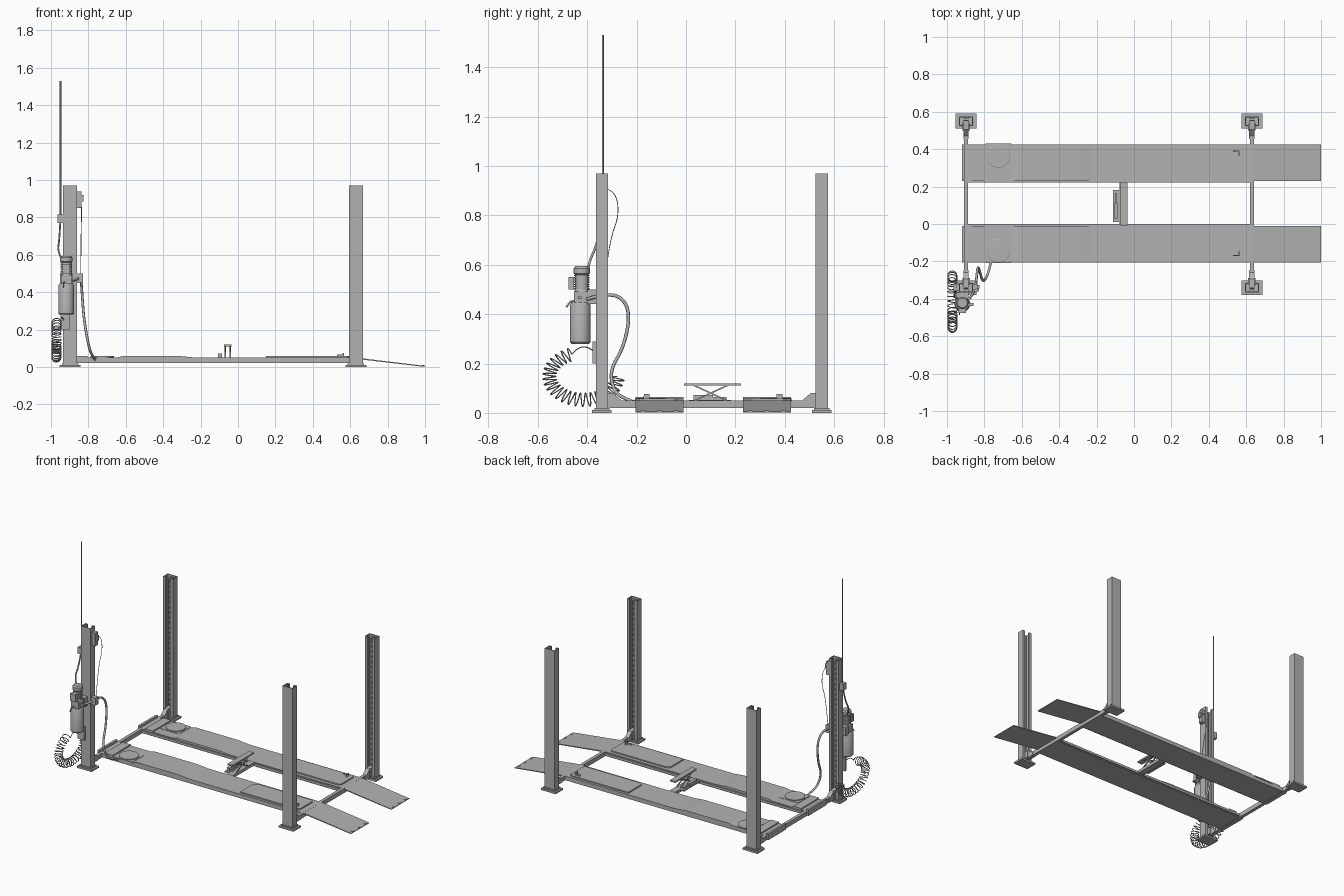
import bpy, bmesh, math
from mathutils import Vector

cube = bpy.data.objects.get("Cube")
if cube:
    bpy.data.objects.remove(cube, do_unlink=True)

grey = bpy.data.materials.new("steel_grey")
grey.use_nodes = True
GREY = (0.45, 0.45, 0.45, 1)
grey.diffuse_color = GREY
grey.node_tree.nodes["Principled BSDF"].inputs["Base Color"].default_value = GREY


def finish(name, bm, smooth=False):
    bmesh.ops.recalc_face_normals(bm, faces=bm.faces)
    mesh = bpy.data.meshes.new(name)
    bm.to_mesh(mesh)
    bm.free()
    mesh.materials.append(grey)
    ob = bpy.data.objects.new(name, mesh)
    bpy.context.collection.objects.link(ob)
    if smooth:
        bpy.ops.object.select_all(action='DESELECT')
        ob.select_set(True)
        bpy.context.view_layer.objects.active = ob
        bpy.ops.object.shade_smooth_by_angle()
    return ob


def add_box(bm, x, y, z):
    verts = bmesh.ops.create_cube(bm, size=1)["verts"]
    for v in verts:
        for i, (a, b) in enumerate((x, y, z)):
            v.co[i] = a if v.co[i] < 0 else b


def boxes(name, *specs):
    bm = bmesh.new()
    for s in specs:
        add_box(bm, *s)
    return finish(name, bm)


def prism(name, pts, axis, lo, hi):
    """Extrude a 2D outline along an axis (0 = x, 1 = y, 2 = z)."""
    bm = bmesh.new()
    def place(p, d):
        c = list(p)
        c.insert(axis, d)
        return bm.verts.new(c)
    a = [place(p, lo) for p in pts]
    b = [place(p, hi) for p in pts]
    bm.faces.new(a)
    bm.faces.new(b[::-1])
    for i in range(len(a)):
        j = (i + 1) % len(a)
        bm.faces.new((a[i], a[j], b[j], b[i]))
    return finish(name, bm)


def lathe(name, x, y, profile, sides=24):
    """Closed turned part around a vertical axis, profile of (radius, z)."""
    bm = bmesh.new()
    rings = [[bm.verts.new((x + r * math.cos(math.tau * k / sides),
                            y + r * math.sin(math.tau * k / sides), z))
              for k in range(sides)] for r, z in profile]
    for r0, r1 in zip(rings, rings[1:]):
        for k in range(sides):
            n = (k + 1) % sides
            bm.faces.new((r0[k], r0[n], r1[n], r1[k]))
    bm.faces.new(rings[0])
    bm.faces.new(rings[-1])
    return finish(name, bm, True)


def tube(name, pts, radius, kind='NURBS', res=2):
    cu = bpy.data.curves.new(name, 'CURVE')
    cu.dimensions = '3D'
    cu.bevel_depth = radius
    cu.bevel_resolution = res
    cu.resolution_u = 6
    cu.use_fill_caps = True
    sp = cu.splines.new(kind)
    sp.points.add(len(pts) - 1)
    for p, co in zip(sp.points, pts):
        p.co = (*co, 1)
    if kind == 'NURBS':
        sp.order_u = 3
        sp.use_endpoint_u = True
    cu.materials.append(grey)
    ob = bpy.data.objects.new(name, cu)
    bpy.context.collection.objects.link(ob)
    return ob


LEFT, RIGHT = 0.63, -0.898

# Posts: lipped channels facing inward, with a slotted safety ladder and foot
for side, px in (("left", LEFT), ("right", RIGHT)):
    for end, py, s in (("front", -0.365, 1), ("back", 0.575, -1)):
        name = f"{end}_{side}"
        W, D, T = 0.037, 0.05, 0.005
        half = [(W, 0), (W, D), (0.017, D), (0.017, D - 0.012), (0.021, D - 0.012),
                (0.021, D - T), (W - T, D - T), (W - T, T)]
        outline = half + [(-a, b) for a, b in reversed(half)]
        prism(name + "_post", [(px + a, py + s * b) for a, b in outline], 2, 0.012, 0.97)

        def yr(a, b):
            return tuple(sorted((py + s * a, py + s * b)))
        rungs = [((px - 0.007, px + 0.007), yr(0.018, 0.023), (0.1 + 0.035 * i, 0.115 + 0.035 * i))
                 for i in range(24)]
        boxes(name + "_ladder",
              ((px - 0.013, px - 0.006), yr(0.018, 0.023), (0.04, 0.95)),
              ((px + 0.006, px + 0.013), yr(0.018, 0.023), (0.04, 0.95)), *rungs)
        boxes(name + "_foot",
              ((px - 0.056, px + 0.056), yr(-0.015, 0.064), (0, 0.012)),
              ((px - 0.044, px + 0.044), yr(-0.006, 0.056), (0.012, 0.02)))
        boxes(name + "_top_tab", ((px - 0.012, px + 0.012), yr(0.005, 0.014), (0.9, 0.96)))
        # Carriage where the crossbeam enters the post
        prism(name + "_carriage",
              [(py + s * a, z) for a, z in ((0.025, 0.02), (0.025, 0.082), (0.07, 0.08),
                                            (0.105, 0.05), (0.12, 0.045), (0.12, 0.02))],
              0, px - 0.014, px + 0.014)
        boxes(name + "_slide_block", ((px - 0.02, px + 0.02), yr(0.052, 0.075), (0.025, 0.07)))
    boxes(side + "_crossbeam", ((px - 0.011, px + 0.011), (-0.32, 0.53), (0.02, 0.05)))

# Runways: deck, ramp, stop, raised plates, turntable
for name, y0, y1, inner in (("front", -0.205, -0.01, 1), ("back", 0.23, 0.425, -1)):
    boxes(name + "_runway", ((-0.92, 0.637), (y0, y1), (0.022, 0.05)))
    prism(name + "_ramp", [(0.637, 0.05), (0.637, 0.043), (0.99, 0.002), (1, 0.002), (1, 0.006)],
          1, y0, y1)
    boxes(name + "_ramp_hooks", *[((0.984, 0.996), (y0 + f - 0.008, y0 + f + 0.008), (0.004, 0.01))
                                  for f in (0.03, 0.0975, 0.165)])
    boxes(name + "_stop", ((-0.92, -0.905), (y0, y1), (0.05, 0.064)),
          ((-0.865, -0.805), (y0, y1), (0.05, 0.058)))
    prism(name + "_raised_deck", [(-0.65, 0.05), (-0.62, 0.058), (-0.3, 0.058), (-0.22, 0.05)],
          1, y0, y1)
    ym, yo = (y0 + y1) / 2, (y0 if inner > 0 else y1)
    tx, ty = -0.725, ym - inner * 0.036
    boxes(name + "_turntable_base", ((tx - 0.07, tx + 0.07), (ty - 0.066, ty + 0.066), (0.045, 0.052)))
    lathe(name + "_turntable", tx, ty, [(0.063, 0.05), (0.063, 0.058), (0.06, 0.06)], 32)
    # Slip plate with clipped inner corners and a small latch
    yi = (y0 if inner < 0 else y1) - inner * 0.022
    ye = yo + inner * 0.016
    prism(name + "_slip_plate",
          [(0.15, ye), (0.585, ye), (0.597, ye + inner * 0.015), (0.597, yi - inner * 0.015),
           (0.585, yi), (0.18, yi), (0.15, yi - inner * 0.015)], 2, 0.05, 0.058)
    boxes(name + "_plate_latch", ((0.53, 0.565), (ye + inner * 0.02 - 0.003, ye + inner * 0.02 + 0.003), (0.055, 0.068)),
          ((0.56, 0.566), (ye + inner * 0.03 - 0.012, ye + inner * 0.03 + 0.012), (0.055, 0.076)))
    ri = (y1 if inner > 0 else y0) + inner * 0.004
    boxes(name + "_jack_rail", ((-0.89, 0.625), (ri - 0.005, ri + 0.005), (0.028, 0.044)))

# Scissor jack carried between the runways
boxes("jack_bridge", ((-0.078, -0.035), (-0.008, 0.228), (0.03, 0.05)))
boxes("jack_top", ((-0.074, -0.036), (-0.008, 0.222), (0.11, 0.12)))
for x in (-0.071, -0.045):
    for ya, yb in ((0.035, 0.165), (0.165, 0.035)):
        prism("jack_scissor_arm", [(ya - 0.007, 0.05), (ya + 0.007, 0.05), (yb + 0.007, 0.11), (yb - 0.007, 0.11)],
              0, x, x + 0.007)
boxes("jack_pump", ((-0.112, -0.078), (0.012, 0.182), (0.045, 0.052)),
      ((-0.106, -0.085), (0.03, 0.11), (0.052, 0.072)), ((-0.1, -0.09), (0.11, 0.165), (0.052, 0.064)))

# Power unit: tank, valve block, finned motor
ux, uy = -0.918, -0.428
lathe("oil_tank", ux, uy, [(0.036, 0.28), (0.042, 0.287), (0.042, 0.435), (0.036, 0.447)])
boxes("valve_block", ((ux - 0.028, ux + 0.028), (uy - 0.025, uy + 0.03), (0.447, 0.492)),
      ((ux - 0.034, ux + 0.034), (uy + 0.03, -0.365), (0.44, 0.5)),
      ((ux + 0.028, ux + 0.06), (uy - 0.01, uy + 0.005), (0.462, 0.472)))
fins = [(0.03, 0.492)]
for i in range(7):
    z = 0.5 + i * 0.009
    fins += [(0.027, z), (0.031, z), (0.031, z + 0.005), (0.027, z + 0.005)]
lathe("motor", ux, uy + 0.006, fins + [(0.033, 0.565), (0.033, 0.585), (0.026, 0.595)])
boxes("motor_terminal_box", ((ux - 0.02, ux + 0.02), (uy - 0.048, uy - 0.025), (0.5, 0.55)))
tube("pump_handle", [(ux - 0.01, uy - 0.02, 0.455), (ux - 0.015, uy - 0.04, 0.45), (ux - 0.015, uy - 0.057, 0.428)], 0.004, 'POLY')

# Control fittings on the service post
boxes("switch_box", ((-0.964, -0.934), (-0.357, -0.322), (0.77, 0.815)))
boxes("side_box", ((-0.862, -0.828), (-0.36, -0.325), (0.45, 0.5)))
boxes("air_valve", ((-0.862, -0.836), (-0.35, -0.32), (0.85, 0.94)),
      ((-0.84, -0.826), (-0.345, -0.325), (0.885, 0.92)))
boxes("lower_clamp", ((-0.95, -0.9), (-0.378, -0.364), (0.2, 0.29)))
tube("mast", [(-0.949, -0.337, 0.78), (-0.949, -0.337, 1.53)], 0.0042, 'POLY')

# Hoses and cables
tube("main_hose", [(-0.88, -0.4, 0.46), (-0.85, -0.36, 0.475), (-0.84, -0.27, 0.48), (-0.835, -0.225, 0.41),
                   (-0.825, -0.25, 0.27), (-0.81, -0.31, 0.17), (-0.79, -0.29, 0.08),
                   (-0.77, -0.23, 0.05), (-0.765, -0.2, 0.04)], 0.007)
tube("motor_cable", [(-0.94, -0.4, 0.57), (-0.965, -0.39, 0.62), (-0.955, -0.36, 0.68), (-0.95, -0.34, 0.78)], 0.005)
tube("air_line", [(-0.84, -0.33, 0.91), (-0.838, -0.285, 0.9), (-0.836, -0.27, 0.8), (-0.84, -0.31, 0.7),
                  (-0.84, -0.335, 0.5)], 0.0018, res=1)

# Coiled hose: a helix wound around a hanging loop
coil = []
TURNS, STEPS = 24, 14
for i in range(TURNS * STEPS + 1):
    t = i / (TURNS * STEPS)
    a = math.radians(110 + 250 * t)
    out = Vector((0, math.cos(a), math.sin(a)))
    centre = Vector((-0.971, -0.415 + 0.138 * math.cos(a), 0.148 + 0.095 * math.sin(a)))
    w = math.tau * i / STEPS
    coil.append(centre + 0.025 * (math.cos(w) * Vector((1, 0, 0)) + math.sin(w) * 1.1 * out))
tube("coiled_hose", coil, 0.0025, 'POLY', 1)
tube("coil_lead", [coil[0], (-0.95, -0.42, 0.29), (-0.93, -0.375, 0.25)], 0.0025, res=1)
